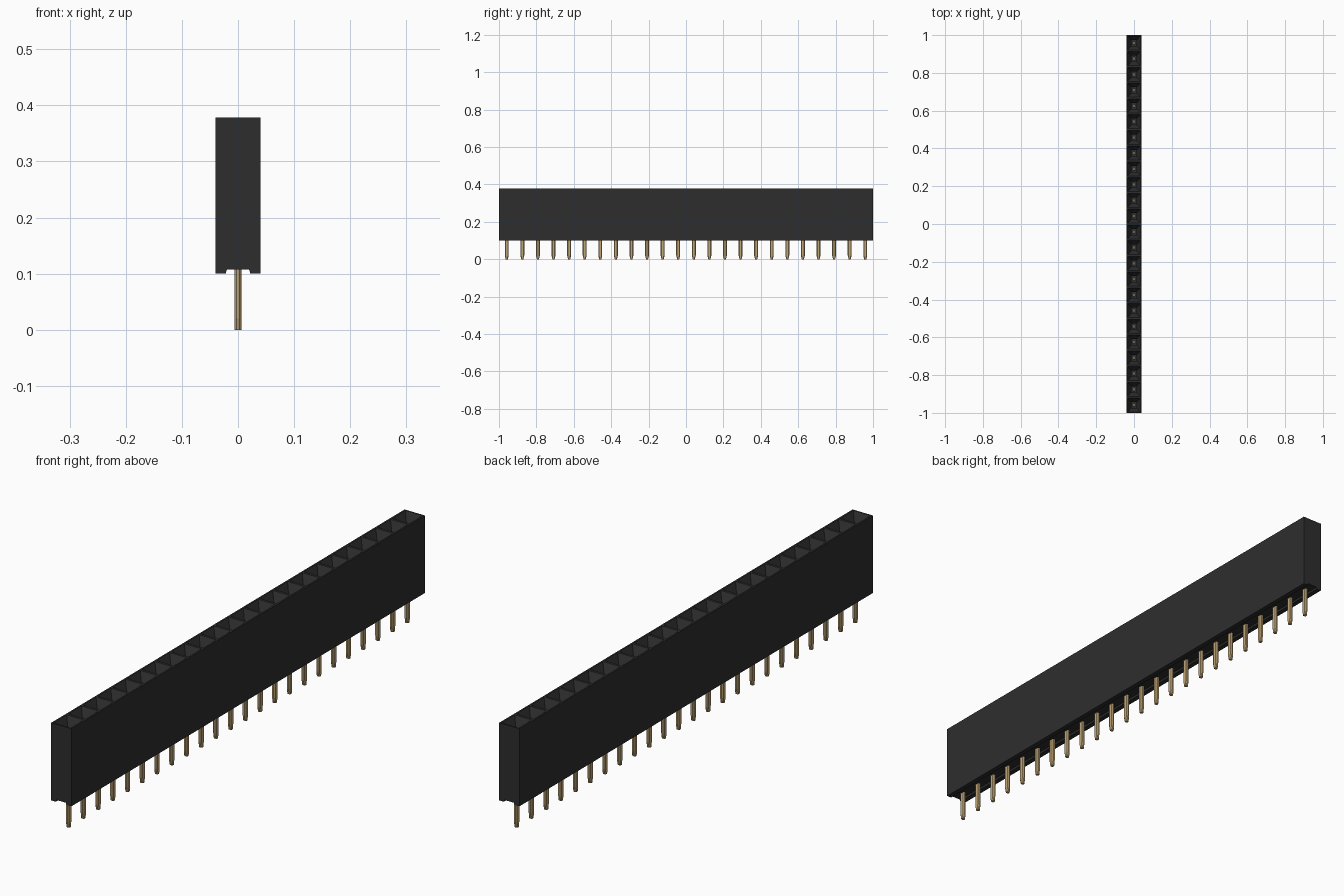
import bpy
import bmesh

if "Cube" in bpy.data.objects:
    bpy.data.objects.remove(bpy.data.objects["Cube"], do_unlink=True)

COUNT = 24
PITCH = 2 / COUNT
HALF_W, BASE, TOP = 0.04, 0.10, 0.378


def material(name, rgb, rough):
    mat = bpy.data.materials.new(name)
    mat.use_nodes = True
    mat.diffuse_color = (*rgb, 1)
    node = mat.node_tree.nodes["Principled BSDF"]
    node.inputs["Base Color"].default_value = (*rgb, 1)
    node.inputs["Roughness"].default_value = rough
    return mat


def finish(bm, name, mat):
    bmesh.ops.remove_doubles(bm, verts=bm.verts, dist=1e-5)
    bmesh.ops.recalc_face_normals(bm, faces=bm.faces)
    mesh = bpy.data.meshes.new(name)
    bm.to_mesh(mesh)
    bm.free()
    mesh.materials.append(mat)
    obj = bpy.data.objects.new(name, mesh)
    bpy.context.collection.objects.link(obj)
    return obj


def bridge(bm, a, b, closed=True):
    n = len(a)
    for i in range(n if closed else n - 1):
        j = (i + 1) % n
        bm.faces.new((a[i], a[j], b[j], b[i]))


def rect(bm, hx, hy, y, z):
    corners = ((-hx, -hy), (hx, -hy), (hx, hy), (-hx, hy))
    return [bm.verts.new((cx, y + cy, z)) for cx, cy in corners]


def octagon(bm, hx, hy, y, z):
    cx, cy = hx * 0.5, hy * 0.6
    pts = ((-cx, -hy), (cx, -hy), (hx, -cy), (hx, cy),
           (cx, hy), (-cx, hy), (-hx, cy), (-hx, -cy))
    return [bm.verts.new((px, y + py, z)) for px, py in pts]


black = material("black plastic", (0.027, 0.027, 0.027), 0.6)
gold = material("gold contact", (0.53, 0.38, 0.18), 0.4)
centres = [-1 + PITCH * (i + 0.5) for i in range(COUNT)]

# Housing: grooved outer shell, one slice per socket
half = [(HALF_W, TOP), (HALF_W, BASE), (0.022, BASE), (0.020, 0.107)]
profile = half + [(-x, z) for x, z in reversed(half)]
bm = bmesh.new()
for y in centres:
    ends = [[bm.verts.new((x, y + s * PITCH / 2, z)) for x, z in profile]
            for s in (-1, 1)]
    bridge(bm, *ends, closed=False)
    if y == centres[0]:
        bm.faces.new(ends[0])
    if y == centres[-1]:
        bm.faces.new(ends[1])
    # Socket: rim, funnel, narrow shaft and floor
    loops = [rect(bm, HALF_W, PITCH / 2, y, TOP),
             rect(bm, 0.034, 0.037, y, TOP),
             rect(bm, 0.014, 0.016, y, TOP - 0.04),
             rect(bm, 0.014, 0.016, y, 0.20)]
    for a, b in zip(loops, loops[1:]):
        bridge(bm, a, b)
    bm.faces.new(loops[-1])
finish(bm, "socket_housing", black)

# Pins: bevelled strips tapered at the tip, reaching up into each shaft
bm = bmesh.new()
for y in centres:
    loops = [octagon(bm, 0.0062, hy, y, z)
             for hy, z in ((0.0055, 0), (0.0105, 0.02), (0.0105, 0.22), (0.008, 0.29))]
    for a, b in zip(loops, loops[1:]):
        bridge(bm, a, b)
    bm.faces.new(loops[0])
    bm.faces.new(loops[-1])
finish(bm, "contact_pins", gold)
